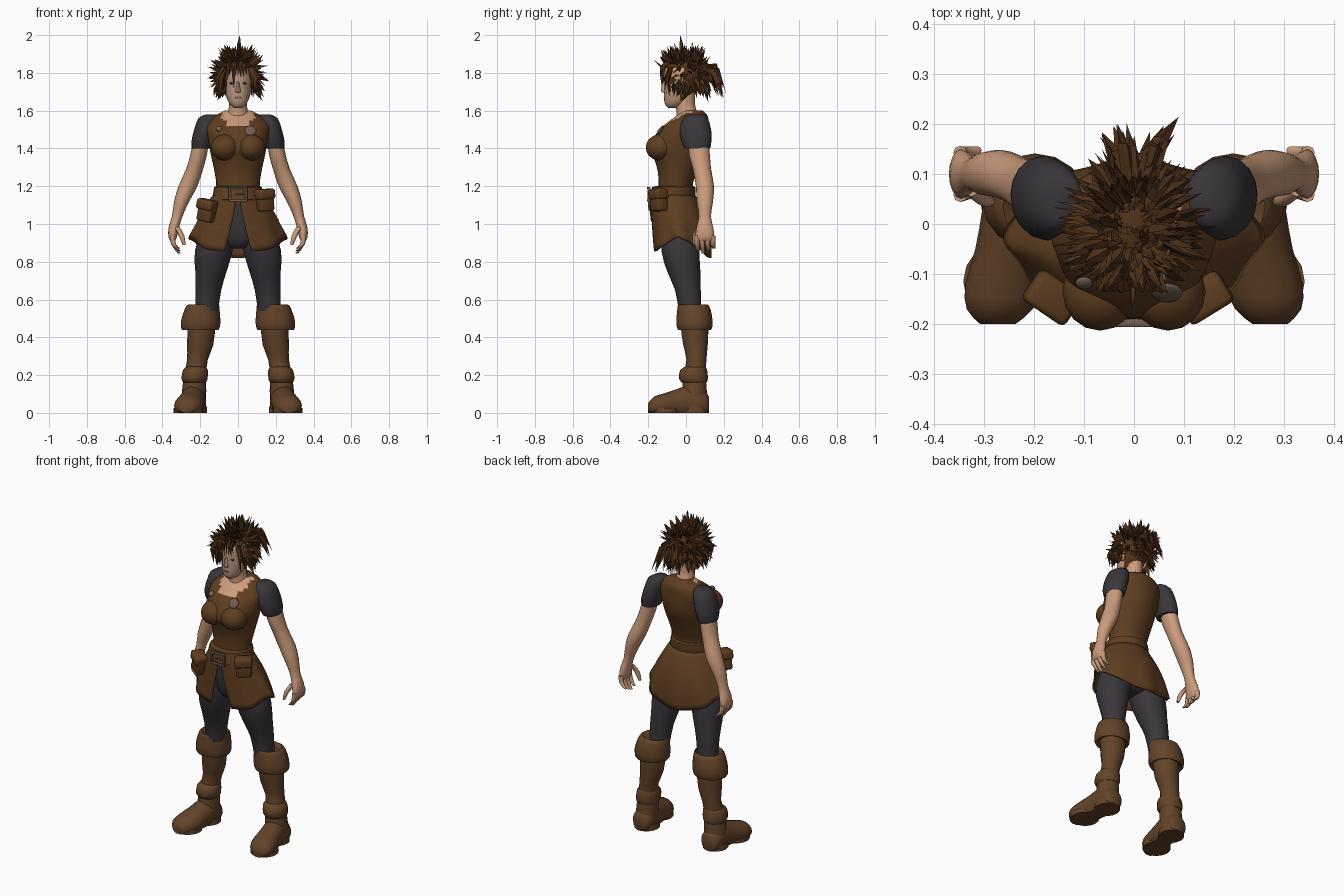
import bpy, bmesh, math, random
from mathutils import Vector, Matrix

rng = random.Random(4)
cube = bpy.data.objects.get("Cube")
if cube:
    bpy.data.objects.remove(cube, do_unlink=True)


def material(name, *rgb):
    mat = bpy.data.materials.new(name)
    mat.use_nodes = True
    mat.diffuse_color = (*rgb, 1)
    node = next(n for n in mat.node_tree.nodes if n.type == "BSDF_PRINCIPLED")
    node.inputs["Base Color"].default_value = (*rgb, 1)
    node.inputs["Roughness"].default_value = 0.8
    return mat


leather = material("brown leather", .115, .048, .015)
boot_hide = material("boot leather", .125, .057, .022)
cloth = material("charcoal cloth", .042, .037, .042)
skin = material("skin", .60, .33, .20)
face_skin = material("pale face skin", .50, .32, .22)
hair = material("dark brown hair", .075, .03, .01)
metal = material("dull metal", .16, .11, .085)
lip = material("lips", .36, .16, .12)


def finish(name, bm, mats, paint=None, smooth=True):
    """Turn a bmesh into a coloured object."""
    bmesh.ops.recalc_face_normals(bm, faces=bm.faces[:])
    if paint:
        for f in bm.faces:
            f.material_index = paint(f.calc_center_median())
    mesh = bpy.data.meshes.new(name)
    bm.to_mesh(mesh)
    bm.free()
    for m in mats:
        mesh.materials.append(m)
    obj = bpy.data.objects.new(name, mesh)
    bpy.context.scene.collection.objects.link(obj)
    if smooth:
        bpy.ops.object.select_all(action="DESELECT")
        obj.select_set(True)
        bpy.context.view_layer.objects.active = obj
        bpy.ops.object.shade_smooth_by_angle(angle=math.radians(50))
    return obj


def smooth_rings(rings, steps):
    """Catmull-Rom interpolation between the given rings."""
    out = []
    last = len(rings) - 1
    for i in range(last):
        quad = [rings[min(max(i + k, 0), last)] for k in (-1, 0, 1, 2)]
        for j in range(steps):
            t = j / steps
            out.append([b + (c - a) * t / 2 + (a - 2.5 * b + 2 * c - d / 2) * t * t
                        + (1.5 * (b - c) + (d - a) / 2) * t ** 3 for a, b, c, d in zip(*quad)])
    return out + [list(rings[-1])]


def tube(name, rings, *mats, side=1, sides=16, steps=2, along_y=False, paint=None):
    """Loft through elliptic rings (x, y, z, radius, radius)."""
    bm = bmesh.new()
    loops = []
    for x, y, z, ra, rb in smooth_rings(rings, steps):
        loop = []
        for k in range(sides):
            a = math.tau * k / sides
            u, v = ra * math.cos(a), rb * math.sin(a)
            p = (x + u, y, max(0, z + v)) if along_y else (x + u, y + v, z)
            loop.append(bm.verts.new((side * p[0], p[1], p[2])))
        loops.append(loop)
    for lo, hi in zip(loops, loops[1:]):
        for k in range(sides):
            n = (k + 1) % sides
            bm.faces.new((lo[k], lo[n], hi[n], hi[k]))
    bm.faces.new(loops[0])
    bm.faces.new(loops[-1])
    return finish(name, bm, mats, paint)


def box(name, mat, loc, size, turn=0, tilt=0, bevel=.012):
    bm = bmesh.new()
    bmesh.ops.create_cube(bm, size=1, matrix=Matrix.Diagonal((*size, 1)))
    if bevel:
        bmesh.ops.bevel(bm, geom=bm.edges[:], offset=bevel, segments=2, affect="EDGES", profile=.5)
    bm.transform(Matrix.Translation(loc) @ Matrix.Rotation(turn, 4, "Z") @ Matrix.Rotation(tilt, 4, "Y"))
    return finish(name, bm, [mat])


def ball(name, mat, loc, radii, tip=0):
    bm = bmesh.new()
    turn = Matrix.Translation(loc) @ Matrix.Rotation(tip, 4, "X") @ Matrix.Diagonal((*radii, 1))
    bmesh.ops.create_uvsphere(bm, u_segments=16, v_segments=10, radius=1, matrix=turn)
    return finish(name, bm, [mat])


# Torso: vest with a scooped skin neckline
def neckline(c):
    return int(c.y < .03 and abs(c.x) < .09 and c.z > 1.515 + 5 * c.x ** 2)


tube("vest", [(0, -.055, 1.1, .13, .1), (0, -.055, 1.2, .115, .09), (0, -.045, 1.28, .125, .105),
              (0, -.04, 1.35, .14, .13), (0, -.04, 1.4, .15, .15), (0, -.025, 1.46, .16, .145),
              (0, 0, 1.52, .165, .12), (0, .03, 1.57, .125, .085), (0, .035, 1.6, .07, .055)],
     leather, skin, sides=32, steps=4, paint=neckline)
tube("neck", [(0, .02, 1.54, .075, .075), (0, .005, 1.59, .054, .055), (0, -.005, 1.64, .047, .052),
              (0, -.005, 1.7, .05, .055)], skin)

# Head, with the scalp coloured as hair
def scalp(c):
    if c.z > 1.82 or (c.y > -.02 and c.z > 1.66):
        return 1
    return 2 if c.y < -.06 else 0


tube("head", [(0, -.07, 1.615, .02, .025), (0, -.06, 1.635, .045, .052), (0, -.04, 1.68, .064, .077),
              (0, -.02, 1.74, .075, .096), (0, -.012, 1.8, .08, .104), (0, -.01, 1.85, .066, .085),
              (0, -.01, 1.885, .02, .03)], skin, hair, face_skin, sides=20, paint=scalp)
tube("nose", [(0, -.112, 1.755, .006, .008), (0, -.117, 1.725, .01, .014), (0, -.116, 1.702, .015, .017),
              (0, -.112, 1.695, .008, .008)], face_skin, sides=8)
ball("mouth", lip, (0, -.111, 1.668), (.02, .007, .006))

# Parts that come in left and right pairs
for s, side in ((1, "left_"), (-1, "right_")):
    ball(side + "bust", leather, (s * .068, -.135, 1.405), (.075, .078, .07))
    ball(side + "eye", hair, (s * .032, -.104, 1.745), (.014, .006, .006))
    tube(side + "ear", [(.076, -.01, 1.7, .006, .01), (.08, -.005, 1.73, .01, .02),
                        (.08, 0, 1.76, .006, .012)], skin, side=s, sides=8)
    tube(side + "sleeve", [(.14, .05, 1.58, .03, .04), (.155, .05, 1.56, .055, .065), (.172, .05, 1.5, .06, .083),
                           (.188, .055, 1.44, .058, .08), (.194, .06, 1.4, .052, .068)], cloth, side=s)
    tube(side + "arm", [(.195, .065, 1.44, .042, .055), (.21, .072, 1.36, .044, .055), (.23, .085, 1.29, .045, .048),
                        (.265, .1, 1.2, .05, .048), (.298, .1, 1.12, .04, .043), (.322, .1, 1.04, .028, .032),
                        (.34, .1, .98, .028, .045), (.346, .1, .93, .022, .05), (.346, .1, .91, .012, .042)],
         skin, side=s)
    for i, finger in enumerate(("index", "middle", "ring", "little")):
        y = .058 + .028 * i
        drop = .012 * abs(i - 1)
        tube(f"{side}{finger}_finger", [(.347, y, .94, .014, .014), (.342, y, .895, .013, .013),
                                        (.312, y + .005, .845 + drop, .008, .008)], skin, side=s, sides=8)
    tube(side + "thumb", [(.325, .07, .985, .015, .015), (.3, .05, .94, .015, .015),
                          (.285, .045, .89, .008, .009)], skin, side=s, sides=8)
    tube(side + "trouser_leg", [(.09, -.03, 1.02, .085, .1), (.128, -.03, .86, .1, .1), (.143, -.012, .75, .083, .088),
                                (.157, .01, .65, .068, .068), (.165, .022, .54, .06, .06)], cloth, side=s)
    tube(side + "boot_cuff", [(.175, .035, .55, .06, .06), (.182, .035, .575, .08, .075), (.19, .042, .55, .092, .088),
                              (.198, .045, .48, .105, .096), (.2, .045, .44, .097, .088),
                              (.2, .045, .455, .07, .065)], boot_hide, side=s)
    tube(side + "boot_shaft", [(.193, .045, .47, .075, .075), (.2, .05, .36, .069, .065), (.215, .055, .28, .055, .053),
                               (.227, .045, .2, .058, .06), (.232, .045, .12, .064, .065),
                               (.235, .05, .03, .066, .068)], boot_hide, side=s)
    tube(side + "ankle_band", [(.222, .05, .245, .052, .054), (.226, .04, .225, .066, .072), (.23, .04, .18, .069, .076),
                               (.23, .045, .16, .06, .065)], boot_hide, side=s)
    tube(side + "boot_foot", [(.235, .122, .04, .035, .045), (.235, .1, .05, .06, .065), (.237, .03, .06, .066, .09),
                              (.247, -.05, .05, .07, .075), (.26, -.12, .04, .077, .062), (.268, -.17, .036, .066, .05),
                              (.272, -.2, .025, .035, .027)], boot_hide, side=s, along_y=True)
    tube(side + "boot_heel", [(.235, .045, 0, .072, .076), (.235, .045, .035, .07, .073)], boot_hide, side=s, steps=1)
    tube(side + "boot_sole", [(.262, -.115, 0, .079, .08), (.262, -.115, .026, .079, .08)], boot_hide, side=s, steps=1)

tube("trouser_seat", [(0, -.03, .87, .03, .06), (0, -.03, .92, .12, .1), (0, -.045, 1.1, .13, .095)], cloth)

# Split skirt: flared shell with pointed side panels and a longer back
bm = bmesh.new()
cols, rows = 56, 10
grid = []
for r in range(rows + 1):
    t = r / rows
    gap = .04 + .26 * t
    line = []
    for c in range(cols + 1):
        a = -math.pi / 2 + gap + (math.tau - 2 * gap) * c / cols
        ca, sa = math.cos(a), math.sin(a)
        hem = .84 + .08 * ca ** 4 + (.015 if sa < 0 else -.02 * sa ** 6)
        flare = 1 + .035 * t * math.cos(8 * a)
        seat = .03 * math.sin(math.pi * t) * max(sa, 0)
        x = (.128 + .125 * t ** .85) * flare * ca
        y = -.07 + .045 * t + (.115 + .04 * t) * flare * sa + seat
        line.append(bm.verts.new((x, y, 1.16 + (hem - 1.16) * t)))
    grid.append(line)
for lo, hi in zip(grid, grid[1:]):
    for c in range(cols):
        bm.faces.new((lo[c], lo[c + 1], hi[c + 1], hi[c]))
skirt = finish("split_skirt", bm, [leather])
thick = skirt.modifiers.new("thickness", "SOLIDIFY")
thick.thickness = .008

# Belt, buckle and pouches
tube("belt", [(0, -.065, 1.12, .13, .11), (0, -.07, 1.13, .138, .122), (0, -.065, 1.195, .126, .115),
              (0, -.06, 1.2, .115, .1)], leather, sides=24, steps=1)
for k in (-1, 1):
    end, edge = ("right", "lower") if k < 0 else ("left", "upper")
    box(f"buckle_{end}_bar", metal, (k * .043, -.196, 1.157), (.012, .016, .076), bevel=.003)
    box(f"buckle_{edge}_bar", metal, (0, -.198, 1.157 + k * .033), (.086, .016, .011), bevel=.003)
box("buckle_tongue", metal, (.01, -.198, 1.157), (.05, .012, .008), bevel=.002)
for name, x, z, turn, tilt in (("left", .14, 1.125, .55, -.08), ("right", -.163, 1.07, -.6, .2)):
    box(name + "_pouch", leather, (x, -.145, z), (.088, .065, .115), turn, tilt)
    box(name + "_pouch_flap", leather, (x, -.147, z + .032), (.1, .074, .055), turn, tilt)

# Chest fittings
ball("round_brooch", metal, (.066, -.137, 1.495), (.031, .031, .01), .95)
ball("strap_stud", metal, (-.1, -.118, 1.505), (.017, .017, .009), .95)

# Hair: many jagged bent blades
hair_bm = bmesh.new()


def blade(root, bend, tip, width):
    root, bend, tip = Vector(root), Vector(bend), Vector(tip)
    across = (tip - root).cross(Vector((rng.uniform(-1, 1), rng.uniform(-1, 1), .3))).normalized()
    out = across.cross(tip - root).normalized()
    rings = []
    for p, w in ((root, width), (bend, width * .8)):
        rings.append([hair_bm.verts.new(p + d * w) for d in (across, -across, out * .6)])
    point = hair_bm.verts.new(tip)
    for k in range(3):
        n = (k + 1) % 3
        hair_bm.faces.new((rings[0][k], rings[0][n], rings[1][n], rings[1][k]))
        hair_bm.faces.new((rings[1][k], rings[1][n], point))


for i in range(330):
    a = rng.uniform(0, math.tau)
    h = rng.uniform(0, 1)
    ca, sa = math.cos(a), math.sin(a)
    if sa < -.55 and h < .62:
        continue
    shrink = math.sqrt(1 - max(0, h - .4) ** 2 * 2.3)
    root = Vector((.084 * ca * shrink, -.008 + .1 * sa * shrink, 1.72 + .165 * h))
    rise = 2.4 * (h - .52) + rng.uniform(-.35, .35)
    way = Vector((ca * .55, sa * .4, rise)).normalized()
    size = rng.uniform(.045, .085)
    bend = root + Vector((ca, sa, rise)).normalized() * size * .45
    blade(root, bend, bend + way * size * .6, rng.uniform(.009, .018))
# Crown tuft
for i in range(26):
    x, y = rng.uniform(-.05, .05), rng.uniform(-.06, .05)
    top = 1.965 - abs(x) * 1.1 + rng.uniform(-.03, .01)
    blade((x, y, 1.86), (x * 1.1, y, 1.9), (x * .9, y - .01, top), .016)
blade((.005, -.02, 1.87), (.005, -.025, 1.95), (.01, -.03, 2), .018)
# Fringe and side locks framing the face
for i in range(18):
    s = rng.choice((-1, 1))
    x = s * rng.uniform(.055, .095)
    y = rng.uniform(-.1, -.04)
    blade((x * .8, y, 1.83), (x * 1.15, y - .02, 1.77), (x * 1.1, y - .01, rng.uniform(1.65, 1.7)), .015)
for i in range(9):
    x = -.05 + .0125 * i
    blade((x, -.09, 1.86), (x, -.13, 1.83), (x * 1.3, -.135, rng.uniform(1.76, 1.8)), .013)
blade((-.02, -.1, 1.84), (-.025, -.13, 1.79), (-.02, -.125, 1.7), .012)
# Ponytail
for i in range(24):
    x = rng.uniform(-.08, .09)
    far = rng.uniform(.15, .215)
    blade((x * .25, .07, 1.83), (x * .6, far - .045, rng.uniform(1.79, 1.85)),
          (x, far, rng.uniform(1.66, 1.73)), .02)
finish("spiky_hair", hair_bm, [hair], smooth=False)
